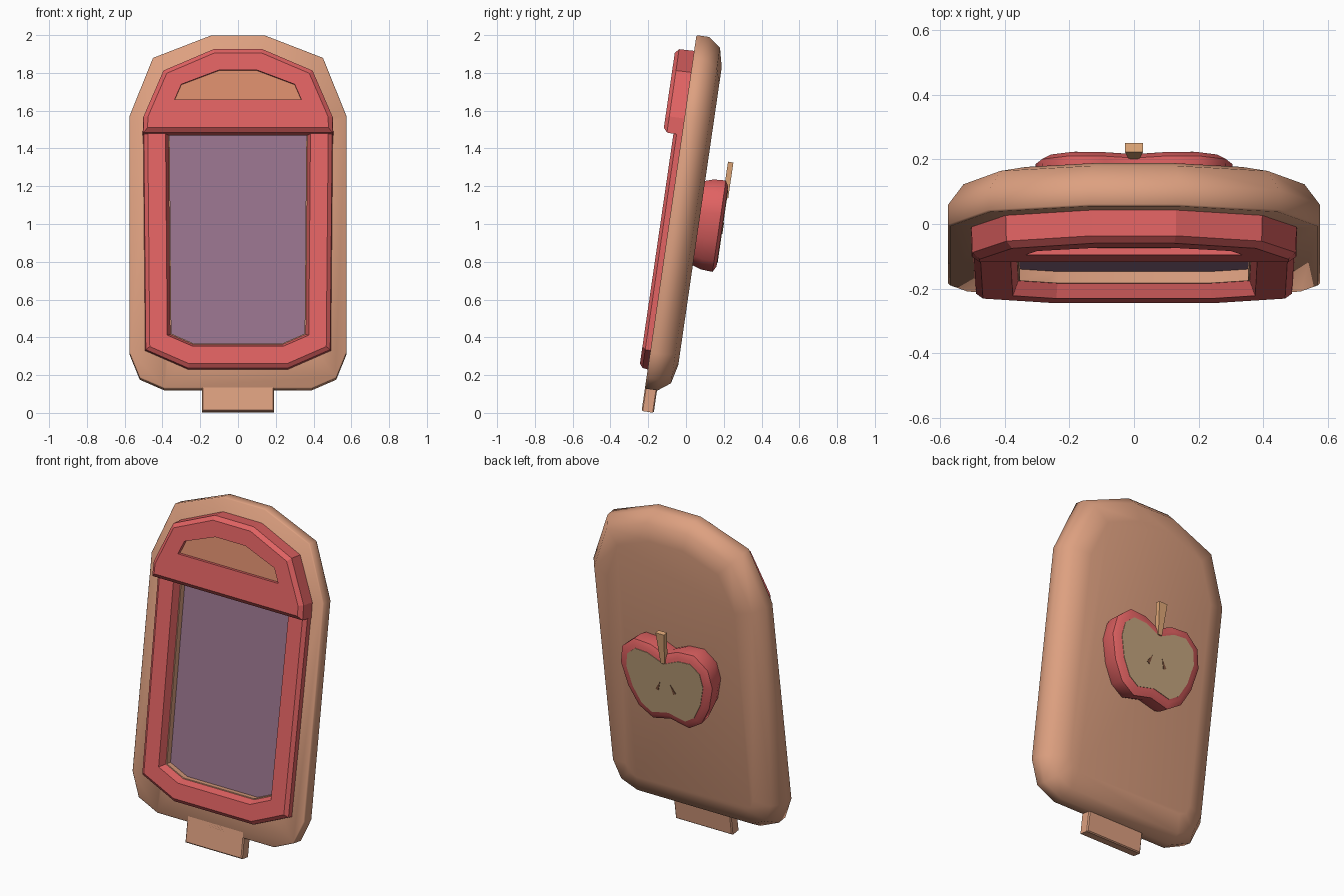
import bpy, bmesh, math
from mathutils import Vector, Matrix

if "Cube" in bpy.data.objects:
    bpy.data.objects.remove(bpy.data.objects["Cube"])

# Everything is built upright (x, depth, height), then leaned back
TILT = Matrix.Translation((0, -0.235, 0.01)) @ Matrix.Rotation(math.radians(-8.3), 4, 'X')


def material(name, hexa):
    def lin(c):
        return c / 12.92 if c <= 0.04045 else ((c + 0.055) / 1.055) ** 2.4
    m = bpy.data.materials.new(name)
    m.diffuse_color = [lin(int(hexa[i:i + 2], 16) / 255) for i in (0, 2, 4)] + [1]
    m.use_nodes = True
    m.node_tree.nodes["Principled BSDF"].inputs["Base Color"].default_value = m.diffuse_color
    return m


TAN = material("tan", "DDA080")
RED = material("red", "E06262")
PURPLE = material("purple", "97738C")
ORANGE = material("orange", "D98C6C")
FLESH = material("flesh", "C4A67F")
BROWN = material("brown", "80553F")
STEM = material("stem", "E0A878")


def mirrored(half):
    return half + [(-x, v) for x, v in reversed(half) if x > 0]


def inset(pts, d):
    """Offset a counter-clockwise outline inward by d."""
    out, n = [], len(pts)
    for i in range(n):
        p, a, b = (Vector(pts[k]) for k in (i, i - 1, (i + 1) % n))
        e1, e2 = (p - a).normalized(), (b - p).normalized()
        n1, n2 = Vector((-e1.y, e1.x)), Vector((-e2.y, e2.x))
        out.append(tuple(p + (n1 + n2) * (d / (1 + n1.dot(n2)))))
    return out


def loft(name, outline, rings, mat, loop=False, top=None, smooth=True):
    """Skin rings of (depth, inset); loop makes a hollow frame, top pins its upper edge."""
    bm = bmesh.new()
    rows = []
    for w, d in rings:
        pts = inset(outline, d)
        if top:
            pts = [(x, top if v > top - 0.3 else v) for x, v in pts]
        rows.append([bm.verts.new((x, w, v)) for x, v in pts])
    n = len(outline)
    pairs = list(zip(rows, rows[1:])) + ([(rows[-1], rows[0])] if loop else [])
    for r, s in pairs:
        for i in range(n):
            j = (i + 1) % n
            bm.faces.new((r[i], r[j], s[j], s[i]))
    if not loop:
        bm.faces.new(rows[0])
        bm.faces.new(rows[-1])
    bmesh.ops.recalc_face_normals(bm, faces=bm.faces)
    me = bpy.data.meshes.new(name)
    bm.to_mesh(me)
    bm.free()
    me.materials.append(mat)
    ob = bpy.data.objects.new(name, me)
    ob["smooth"] = smooth
    bpy.context.collection.objects.link(ob)
    return ob


def cut(ob, cutter):
    """Subtract the cutter and remove it."""
    mod = ob.modifiers.new("cut", 'BOOLEAN')
    mod.operation, mod.solver, mod.object = 'DIFFERENCE', 'EXACT', cutter
    bpy.context.view_layer.objects.active = ob
    bpy.ops.object.modifier_apply(modifier=mod.name)
    bpy.data.objects.remove(cutter)


# Board with a rounded back, and the foot tab
board_line = mirrored([(.39, .12), (.52, .177), (.575, .313), (.575, 1.577), (.45, 1.89), (.14, 2.011)])
board = loft("board", board_line,
             [(0, .006), (.006, 0), (.068, 0), (.133, .048), (.157, .15)], TAN)
loft("foot_tab", mirrored([(.19, 0), (.19, .16)]),
     [(0, .006), (.006, 0), (.059, 0), (.065, .006)], TAN, smooth=False)

# Screen recess, screen and raised frame
frame_line = mirrored([(.265, .222), (.492, .322), (.503, 1.6)])
cut(board, loft("recess_cutter", frame_line, [(-.1, .14), (.042, .14)], TAN, top=1.5))
loft("screen", frame_line, [(.036, .138), (.045, .138)], PURPLE, top=1.5, smooth=False)
loft("screen_frame", frame_line,
     [(.006, 0), (-.028, .004), (-.045, .025), (-.045, .118), (.015, .14)],
     RED, loop=True, top=1.5, smooth=False)

# Hood above the screen with an inset panel
hood_line = mirrored([(.505, 1.475), (.503, 1.565), (.397, 1.812), (.13, 1.927)])
hood = loft("hood", hood_line, [(.006, 0), (-.08, .003), (-.1, .026)], RED, smooth=False)
panel_line = mirrored([(.335, 1.653), (.3, 1.734), (.1, 1.81)])
cut(hood, loft("panel_cutter", panel_line, [(-.15, 0), (-.075, 0)], RED))
loft("hood_panel", panel_line, [(-.078, 0), (-.07, 0)], ORANGE, smooth=False)

# Halved fruit on the back
fruit_line = mirrored([(0, .81), (.12, .783), (.21, .84), (.27, .95), (.305, 1.09), (.285, 1.2),
                       (.2, 1.272), (.09, 1.265), (0, 1.225)])
loft("fruit_skin", fruit_line, [(.15, .02), (.2, .004), (.265, 0), (.282, .03)], RED)
loft("fruit_flesh", fruit_line, [(.27, .048), (.285, .048)], FLESH, smooth=False)
loft("fruit_stem", mirrored([(.013, 1.18), (.028, 1.372)]), [(.262, 0), (.291, 0)], STEM, smooth=False)
for side, s in (("left", -1), ("right", 1)):
    seed = [(s * x, v) for x, v in [(.05, .99), (.068, 1.0), (.034, 1.05)]]
    loft("seed_" + side, seed if s > 0 else seed[::-1], [(.28, 0), (.288, 0)], BROWN, smooth=False)

# Shading and lean
for ob in list(bpy.context.scene.objects):
    if ob["smooth"]:
        bpy.ops.object.select_all(action='DESELECT')
        ob.select_set(True)
        bpy.context.view_layer.objects.active = ob
        bpy.ops.object.shade_smooth_by_angle(angle=math.radians(48))
    ob.matrix_world = TILT
